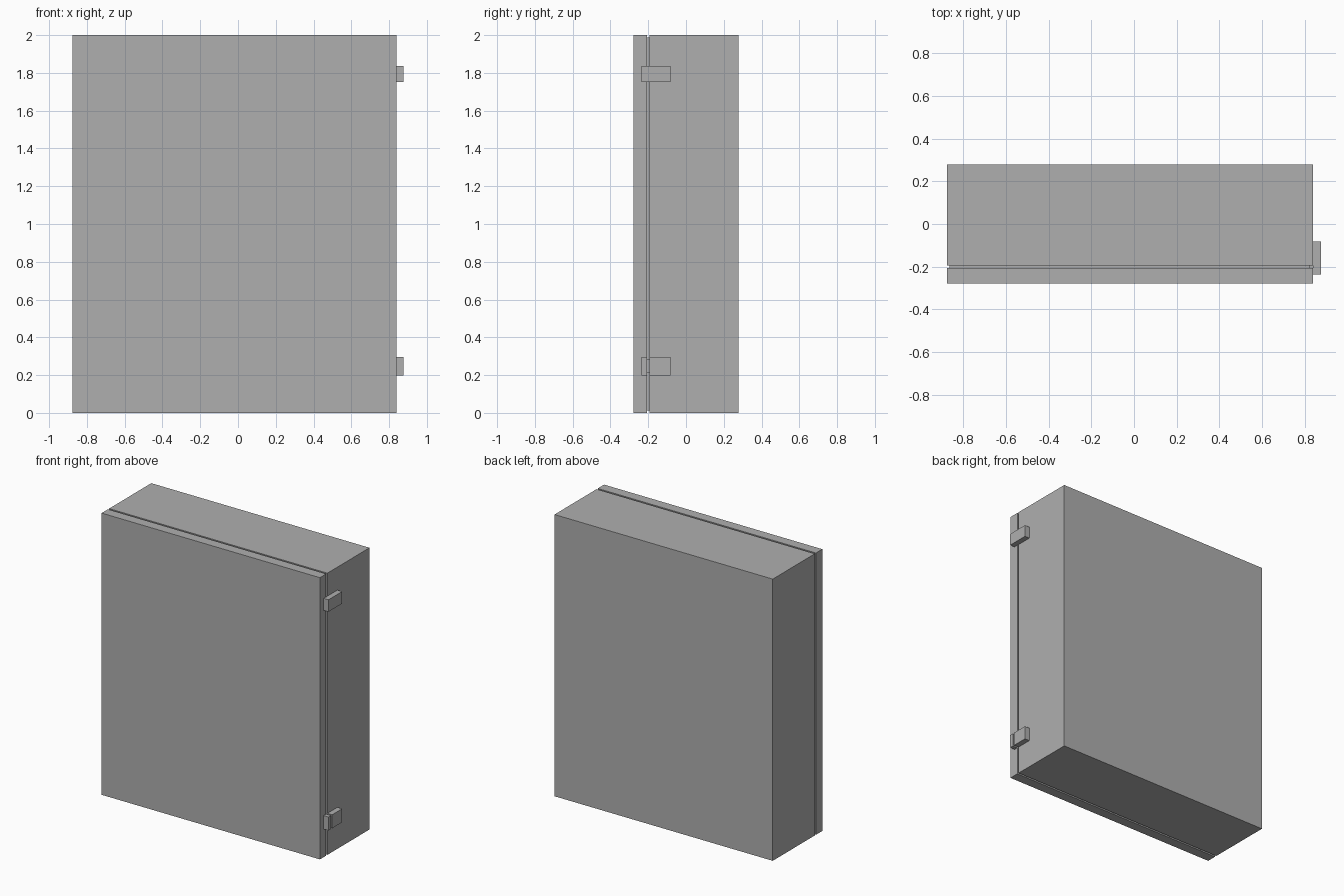
import bpy
import bmesh
from mathutils import Vector

if "Cube" in bpy.data.objects:
    bpy.data.objects.remove(bpy.data.objects["Cube"])

# Shared dark grey finish
grey = bpy.data.materials.new("dark_grey")
grey.diffuse_color = (0.43, 0.43, 0.43, 1)
grey.use_nodes = True
grey.node_tree.nodes["Principled BSDF"].inputs["Base Color"].default_value = grey.diffuse_color


def box(name, lo, hi):
    """Flat-faced box spanning two opposite corners."""
    lo, hi = Vector(lo), Vector(hi)
    bm = bmesh.new()
    bmesh.ops.create_cube(bm, size=1)
    for v in bm.verts:
        v.co = Vector(v.co[i] * (hi[i] - lo[i]) + (lo[i] + hi[i]) / 2 for i in range(3))
    mesh = bpy.data.meshes.new(name)
    bm.to_mesh(mesh)
    bm.free()
    mesh.materials.append(grey)
    obj = bpy.data.objects.new(name, mesh)
    bpy.context.collection.objects.link(obj)
    return obj


LEFT, RIGHT, OUT = -0.876, 0.838, 0.876
FRONT, GAP_A, GAP_B, BACK = -0.278, -0.207, -0.194, 0.278
HINGE_A, HINGE_B = -0.236, -0.082
INSET = 0.013

# Cabinet, door and the recessed seal between them
box("cabinet_body", (LEFT, GAP_B, 0), (RIGHT, BACK, 2))
box("door", (LEFT, FRONT, 0), (RIGHT, GAP_A, 2))
box("door_seal", (LEFT + INSET, GAP_A, INSET), (RIGHT - INSET, GAP_B, 2 - INSET))

# Upper hinge: one solid block
box("upper_hinge", (RIGHT, HINGE_A, 1.752), (OUT, HINGE_B, 1.837))

# Lower hinge: split at the door gap, with a recessed connector
box("lower_hinge_door_half", (RIGHT, HINGE_A, 0.199), (OUT, GAP_A, 0.295))
box("lower_hinge_body_half", (RIGHT, GAP_B, 0.199), (OUT, HINGE_B, 0.295))
box("lower_hinge_connector", (RIGHT - INSET, GAP_A, 0.212), (OUT - INSET, GAP_B, 0.282))
